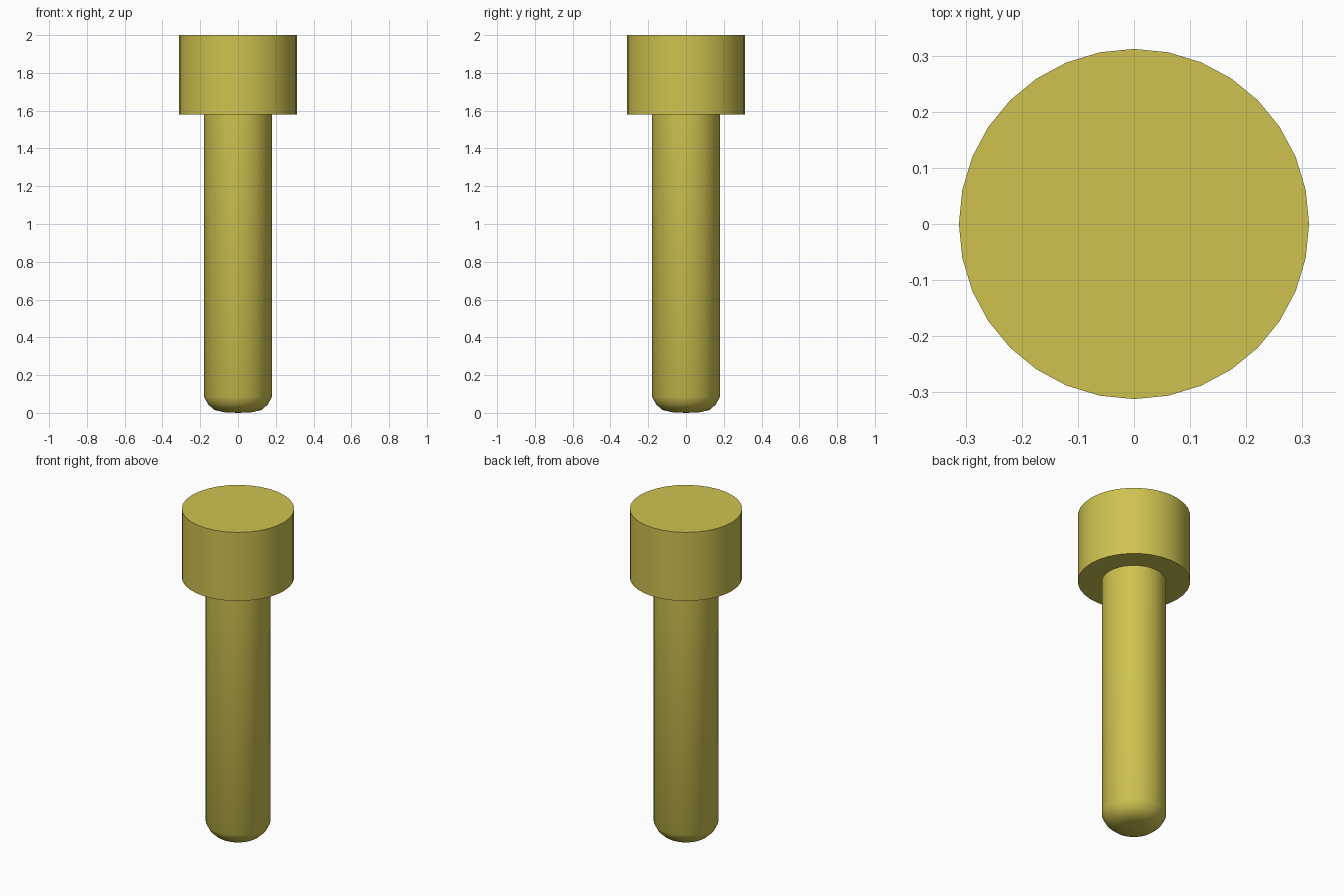
import bpy, bmesh, math

if "Cube" in bpy.data.objects:
    bpy.data.objects.remove(bpy.data.objects["Cube"])

SEGMENTS = 32

mat = bpy.data.materials.new("yellow_metal")
mat.diffuse_color = (0.62, 0.54, 0.08, 1)
mat.use_nodes = True
mat.node_tree.nodes["Principled BSDF"].inputs["Base Color"].default_value = mat.diffuse_color

# Half profile (radius, height): rounded tip, shank, head underside, head side, flat top
profile = [(0.0, 0.0), (0.07, 0.003), (0.125, 0.015), (0.158, 0.045), (0.179, 0.085),
           (0.179, 1.58), (0.312, 1.58), (0.312, 2.0), (0.0, 2.0)]

# Revolve the profile into a closed bolt
bm = bmesh.new()
verts = [bm.verts.new((r, 0, z)) for r, z in profile]
edges = [bm.edges.new(pair) for pair in zip(verts, verts[1:])]
bmesh.ops.spin(bm, geom=verts + edges, cent=(0, 0, 0), axis=(0, 0, 1),
               angle=math.tau, steps=SEGMENTS, use_merge=False)
bmesh.ops.remove_doubles(bm, verts=bm.verts, dist=0.0005)
bmesh.ops.recalc_face_normals(bm, faces=bm.faces)

mesh = bpy.data.meshes.new("bolt")
bm.to_mesh(mesh)
bm.free()
mesh.materials.append(mat)
bolt = bpy.data.objects.new("bolt", mesh)
bpy.context.collection.objects.link(bolt)

# Smooth round surfaces, sharp head edges
bpy.context.view_layer.objects.active = bolt
bolt.select_set(True)
bpy.ops.object.shade_smooth_by_angle(angle=math.radians(35))
